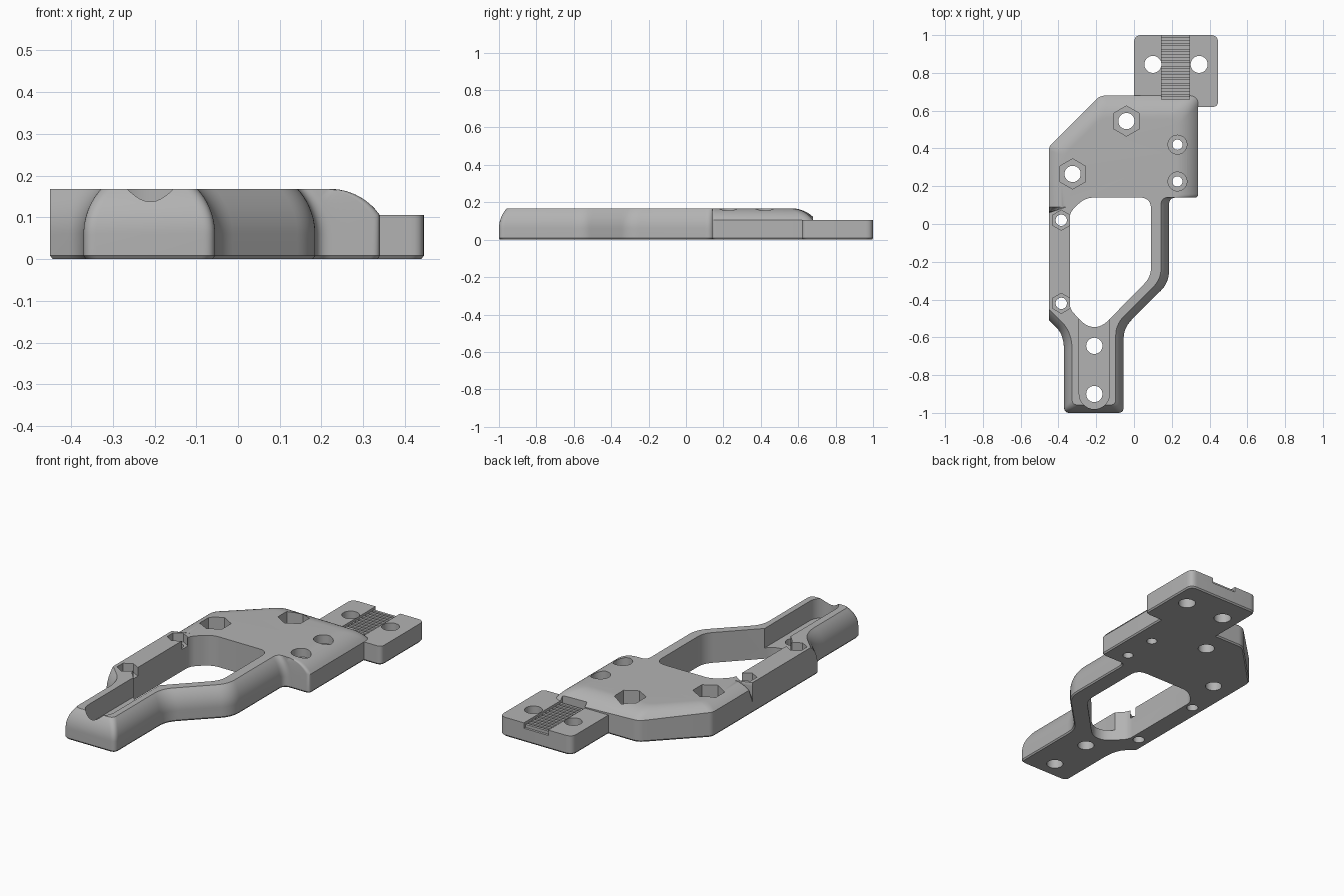
import bpy
import bmesh
import math
from mathutils import Vector

if "Cube" in bpy.data.objects:
    bpy.data.objects.remove(bpy.data.objects["Cube"])

grey = bpy.data.materials.new("plain_grey")
grey.use_nodes = True
grey.diffuse_color = (0.45, 0.45, 0.45, 1)
grey.node_tree.nodes["Principled BSDF"].inputs["Base Color"].default_value = grey.diffuse_color

TOP, TAB_TOP = 0.168, 0.105
CROWN_R, SIDE_R, SIDE_Z = 0.146, 0.16, 0.06
CROWNS = {"crown": 0.12, "brow": 0.09}


def edge_profile(kind, t, top):
    """Inset and height of one outline edge at step t of the rounded rim."""
    if kind in CROWNS:
        s = CROWNS[kind]
        drop = CROWN_R - math.sqrt(CROWN_R ** 2 - (s * (1 - t)) ** 2)
        return s * t, top - drop
    rise = (top - SIDE_Z) * t
    inset = SIDE_R - math.sqrt(SIDE_R ** 2 - rise ** 2) if kind == "side" else 0
    return inset, SIDE_Z + rise


def ring(corners, levels, fixed_z=None):
    """Offset the outline edge by edge, then round each corner."""
    n = len(corners)
    pts = [Vector(c[:2]) for c in corners]
    dirs = [(pts[(i + 1) % n] - pts[i]).normalized() for i in range(n)]
    moved, heights = [], []
    for i in range(n):
        a, b = dirs[i - 1], dirs[i]
        na, nb = Vector((-a.y, a.x)), Vector((-b.y, b.x))
        da, db = levels[i - 1][0], levels[i][0]
        cross = a.cross(b)
        if abs(cross) < 0.01:
            p = pts[i] + na * max(da, db)
        else:
            pa, pb = pts[i] + na * da, pts[i] + nb * db
            p = pa + a * ((pb - pa).cross(b) / cross)
        moved.append(p)
        zs = [levels[j][1] for j in (i - 1, i) if corners[j][3] != "flat"]
        zs = zs or [levels[i][1]]
        heights.append(sum(zs) / len(zs) if fixed_z is None else fixed_z)
    out = []
    for i, p in enumerate(moved):
        r = corners[i][2]
        if r == 0:
            out.append((p.x, p.y, heights[i]))
            continue
        u, v = moved[i - 1] - p, moved[(i + 1) % n] - p
        a = p + u.normalized() * min(r, u.length * 0.45)
        b = p + v.normalized() * min(r, v.length * 0.45)
        for k in range(9):
            t = k / 8
            q = a * (1 - t) ** 2 + p * 2 * t * (1 - t) + b * t ** 2
            out.append((q.x, q.y, heights[i]))
    return out


def loft(name, rings):
    bm = bmesh.new()
    rows = [[bm.verts.new(p) for p in r] for r in rings]
    for low, high in zip(rows, rows[1:]):
        for i in range(len(low)):
            j = (i + 1) % len(low)
            bm.faces.new((low[i], low[j], high[j], high[i]))
    bm.faces.new(rows[0][::-1])
    bm.faces.new(rows[-1])
    bmesh.ops.recalc_face_normals(bm, faces=bm.faces)
    mesh = bpy.data.meshes.new(name)
    bm.to_mesh(mesh)
    bm.free()
    obj = bpy.data.objects.new(name, mesh)
    bpy.context.collection.objects.link(obj)
    mesh.materials.append(grey)
    return obj


def plate(name, corners, top, steps):
    """Plate with a small bottom chamfer and a shaped upper rim."""
    n = len(corners)
    rings = [ring(corners, [(0.006, 0)] * n, 0), ring(corners, [(0, 0)] * n, 0.008)]
    for k in range(steps + 1):
        levels = [edge_profile(c[3], k / steps, top) for c in corners]
        rings.append(ring(corners, levels))
    return loft(name, rings)


def prism(name, corners, z0, z1):
    flat = [(*c, "flat") for c in corners]
    none = [(0, 0)] * len(flat)
    return loft(name, [ring(flat, none, z0), ring(flat, none, z1)])


def box(name, x0, x1, y0, y1, z0, z1):
    return prism(name, [(x0, y0, 0), (x1, y0, 0), (x1, y1, 0), (x0, y1, 0)], z0, z1)


def drum(x, y, r, z0, z1, sides=40):
    """Round cutter, or a hexagon with points toward the front and back."""
    angles = [math.pi / 2 + math.tau * i / sides for i in range(sides)]
    pts = [(x + r * math.cos(a), y + r * math.sin(a), 0) for a in angles]
    return prism("cutter", pts, z0, z1)


def combine(target, other, operation):
    other.hide_render = True
    mod = target.modifiers.new("combine", "BOOLEAN")
    mod.operation, mod.solver, mod.object = operation, "EXACT", other
    bpy.context.view_layer.objects.active = target
    bpy.ops.object.modifier_apply(modifier=mod.name)
    bpy.data.objects.remove(other)


# Main plate: x, y, corner rounding, rim of the edge that follows
body = plate("bracket_body", [
    (-0.37, -1, 0.03, "side"), (-0.055, -1, 0.03, "side"),
    (-0.055, -0.55, 0.06, "side"), (0.185, -0.31, 0.06, "side"),
    (0.185, 0.14, 0.04, "flat"), (0.34, 0.14, 0.02, "crown"),
    (0.34, 0.68, 0.05, "crown"), (-0.18, 0.68, 0.03, "brow"),
    (-0.45, 0.41, 0.02, "brow"), (-0.45, 0.09, 0, "flat"),
    (-0.45, 0.06, 0, "flat"), (-0.45, -0.51, 0, "side"),
    (-0.37, -0.59, 0.09, "side")], TOP, 10)

# Rear mounting tab
tab = plate("tab", [(0, 0.62, 0, "flat"), (0.445, 0.62, 0.03, "flat"),
                    (0.445, 1, 0.04, "flat"), (0, 1, 0.04, "flat")], TAB_TOP, 1)
combine(body, tab, "UNION")

# Large window and the slot along the handle
cutters = [
    prism("window_cutter", [
        (-0.34, -0.45, 0.03), (-0.25, -0.545, 0.05), (-0.17, -0.545, 0.05),
        (0.09, -0.28, 0.05), (0.09, 0.14, 0.06), (-0.26, 0.14, 0.05),
        (-0.34, 0.06, 0.03)], -0.1, 0.3),
    box("slot_cutter", -0.29, -0.13, -0.9, -0.5, 0.06, 0.3),
    drum(-0.21, -0.9, 0.08, 0.06, 0.3),
    box("groove_cutter", 0.145, 0.295, 0.66, 1.1, 0.075, 0.3)]

# Bolt holes with nut pockets or counterbores: x, y, hole, pocket, floor, sides
for x, y, hole, pocket, floor, sides in [
        (-0.04, 0.545, 0.043, 0.08, 0.08, 6), (-0.325, 0.265, 0.043, 0.08, 0.08, 6),
        (-0.385, 0.02, 0.03, 0.053, 0.12, 6), (-0.385, -0.42, 0.03, 0.053, 0.12, 6),
        (0.23, 0.42, 0.027, 0.05, 0.12, 40), (0.23, 0.225, 0.027, 0.05, 0.12, 40),
        (0.1, 0.845, 0.045, 0, 0, 0), (0.345, 0.845, 0.045, 0, 0, 0),
        (-0.21, -0.645, 0.043, 0, 0, 0), (-0.21, -0.9, 0.043, 0, 0, 0)]:
    cutters.append(drum(x, y, hole, -0.1, 0.3))
    if pocket:
        cutters.append(drum(x, y, pocket, floor, 0.3, sides))
for cutter in cutters:
    combine(body, cutter, "DIFFERENCE")

# Belt teeth across the groove
for i in range(11):
    y = 0.672 + i * 0.03
    box("belt_tooth_%d" % (i + 1), 0.145, 0.295, y, y + 0.015, 0.07, 0.092)

bpy.ops.object.select_all(action="DESELECT")
body.select_set(True)
bpy.context.view_layer.objects.active = body
bpy.ops.object.shade_smooth_by_angle(angle=math.radians(30))
